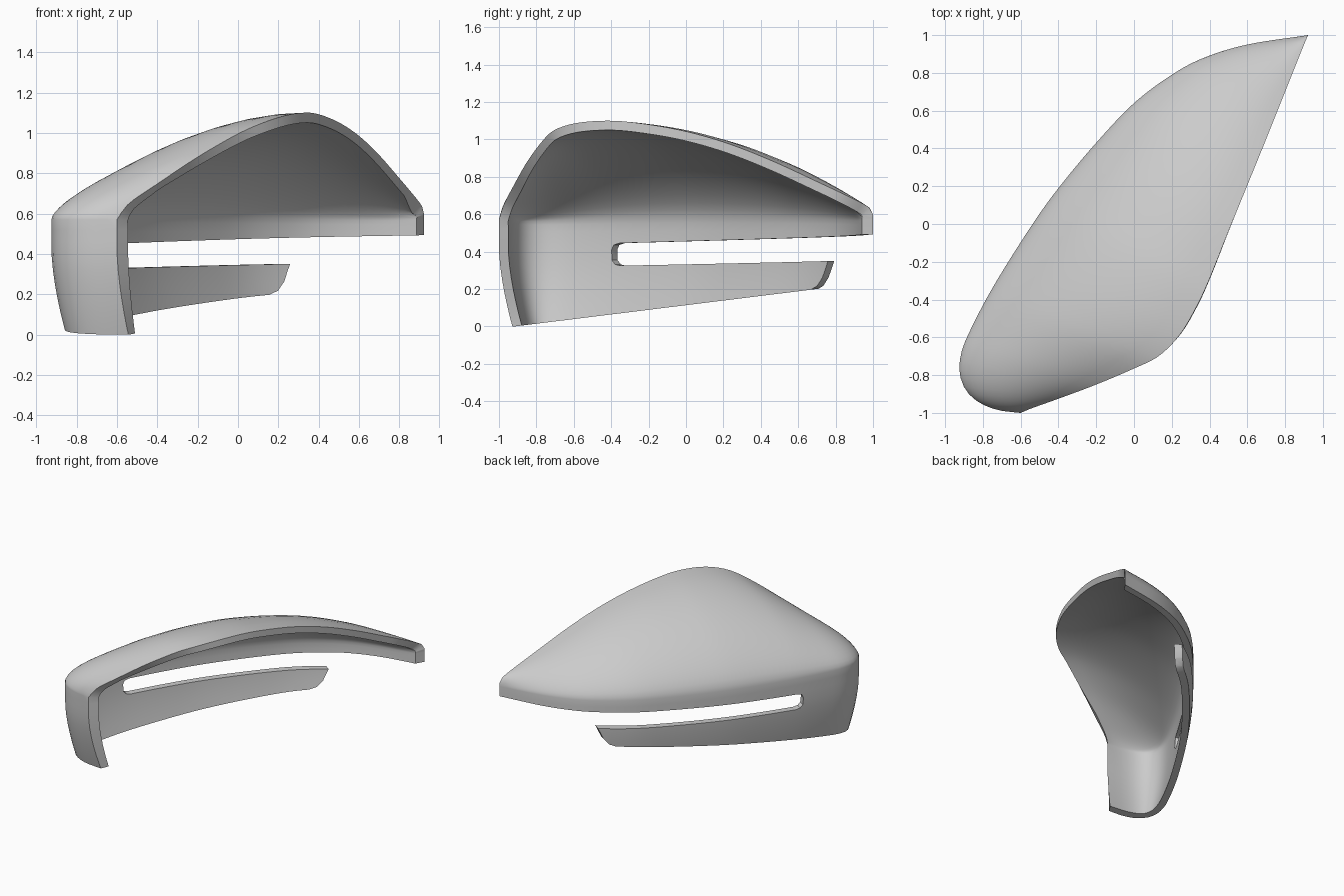
import bpy, bmesh
from mathutils import Vector

if "Cube" in bpy.data.objects:
    bpy.data.objects.remove(bpy.data.objects["Cube"])

NU, NT, THICK, Z0 = 64, 14, 0.05, 0.57


def resample(pts, n):
    """Catmull-Rom curve through pts, resampled evenly by length."""
    p = [Vector(q) for q in pts]
    p = [p[0] * 2 - p[1]] + p + [p[-1] * 2 - p[-2]]
    dense = []
    for i in range(1, len(p) - 2):
        a, b, c, d = p[i - 1:i + 3]
        for k in range(20):
            t = k / 20
            dense.append(0.5 * (2 * b + (c - a) * t + (2 * a - 5 * b + 4 * c - d) * t * t
                                + (3 * b - a - 3 * c + d) * t ** 3))
    dense.append(p[-2])
    acc = [0]
    for a, b in zip(dense, dense[1:]):
        acc.append(acc[-1] + (b - a).length)
    out, j = [], 0
    for i in range(n + 1):
        s = acc[-1] * i / n
        while j < len(acc) - 2 and acc[j + 1] < s:
            j += 1
        f = (s - acc[j]) / (acc[j + 1] - acc[j])
        out.append(dense[j].lerp(dense[j + 1], min(f, 1)))
    return out


# Plan outline of the wall, and the rim of the opening
wall = resample([(-.6, -1, 0), (-.72, -.985, 0), (-.82, -.945, 0), (-.89, -.88, 0), (-.923, -.79, 0),
                 (-.918, -.70, 0), (-.88, -.59, 0), (-.75, -.34, 0), (-.55, -.02, 0), (-.4, .19, 0),
                 (-.2, .43, 0), (0, .64, 0), (.2, .79, 0), (.37, .88, 0), (.6, .95, 0), (.922, 1, 0)], NU)
rim = resample([(-.6, -1, Z0), (-.54, -.975, .65), (-.4, -.925, .747), (-.2, -.85, .88), (0, -.765, .995),
                (.13, -.70, 1.052), (.24, -.59, 1.087), (.33, -.44, 1.1), (.4, -.29, 1.092), (.5, -.04, 1.052),
                (.6, .205, .985), (.7, .45, .89), (.8, .70, .775), (.88, .9, .68), (.915, .985, .632),
                (.922, 1, .6)], NU)

# Outer skin: tapered wall below, domed loft to the rim above
bm = bmesh.new()
grid = []
for i in range(NU + 1):
    P, R, u = wall[i], rim[i], i / NU
    tan = (wall[min(i + 1, NU)] - wall[max(i - 1, 0)]).normalized()
    inward = Vector((tan.y, -tan.x, 0))
    col = []
    for z in (-.1, -.03, .04, .11, .18, .25, .32, .39, .46, .52):
        k = (max(0, .42 - z) / .42) ** 1.6
        col.append(P + (inward * .062 + Vector((.05, .01, 0)) * (1 - u) ** 10) * k + Vector((0, 0, z)))
    for j in range(NT + 1):
        t = j / NT
        b1, b2, b3 = 3 * t * (1 - t) ** 2, 3 * t * t * (1 - t), t ** 3
        h, w = .42 * b2 + b3, .26 * b1 + b2 + b3
        q = P.lerp(R, h)
        q.z = Z0 + (R.z - Z0) * w
        col.append(q)
    grid.append([bm.verts.new(c) for c in col])
for a, b in zip(grid, grid[1:]):
    for j in range(len(a) - 1):
        bm.faces.new((a[j], a[j + 1], b[j + 1], b[j]))
bmesh.ops.remove_doubles(bm, verts=bm.verts[:], dist=0.004)
bm.normal_update()

# Inner skin, with its two ends slid to lie along the opening
ends = ((Vector((-.6, -1)), Vector((.05, 0, 0))), (Vector((.92, 1)), Vector((-.045, -.01, 0))))
outer, border = bm.faces[:], [e for e in bm.edges if e.is_boundary]
rim_verts = {v for e in border for v in e.verts}
inner = {}
for v in bm.verts[:]:
    p = v.co - v.normal * THICK
    for tip, slide in ends:
        p += slide * max(0, 1 - (v.co.xy - tip).length / .22)
    inner[v] = p
inner = {v: bm.verts.new(p) for v, p in inner.items()}
for f in outer:
    bm.faces.new([inner[v] for v in reversed(f.verts)])
for _ in range(6):
    bmesh.ops.smooth_vert(bm, verts=[n for v, n in inner.items() if v not in rim_verts], factor=.5,
                          use_axis_x=True, use_axis_y=True, use_axis_z=True)
for e in border:
    a, b = e.verts
    bm.faces.new((a, b, inner[b], inner[a]))
bmesh.ops.recalc_face_normals(bm, faces=bm.faces[:])


def to_object(name, b):
    me = bpy.data.meshes.new(name)
    b.to_mesh(me)
    b.free()
    ob = bpy.data.objects.new(name, me)
    bpy.context.collection.objects.link(ob)
    return ob


cover = to_object("mirror_cover", bm)


def cutter(name, pts, shear):
    """Prism along x from (y, z, x0) points; each is on target at x = x0."""
    b = bmesh.new()
    lo, hi = [[b.verts.new((x, y - shear * (x - x0), z)) for y, z, x0 in pts] for x in (-1.2, 1.2)]
    b.faces.new(lo)
    b.faces.new(hi[::-1])
    for i in range(len(pts)):
        k = (i + 1) % len(pts)
        b.faces.new((lo[i], hi[i], hi[k], lo[k]))
    bmesh.ops.recalc_face_normals(b, faces=b.faces[:])
    ob = to_object(name, b)
    ob.hide_render = True
    return ob


# Slot with rounded end, running out past the tip of the lower bar
S, E = -.79, .2
slot = cutter("slot_cutter", [(-.28, .325, S), (-.32, .332, S), (-.345, .355, S), (-.35, .41, S), (-.335, .436, S),
                              (-.29, .446, S), (3, .503, -1.2), (3, .03, -1.2), (.56, .03, E), (.62, .192, E),
                              (.70, .217, E), (.75, .262, E), (.80, .35, E)], .7)
# Sloping bottom edge
base = cutter("base_cutter", [(-1.3, -.047, 0), (1.3, .275, 0), (1.3, -.4, 0), (-1.3, -.4, 0)], 0)

bpy.context.view_layer.objects.active = cover
cover.select_set(True)
for c in (base, slot):
    m = cover.modifiers.new(c.name, 'BOOLEAN')
    m.operation, m.solver, m.object = 'DIFFERENCE', 'EXACT', c
    bpy.ops.object.modifier_apply(modifier=m.name)
    bpy.data.objects.remove(c)
bpy.ops.object.shade_smooth_by_angle(angle=0.6)
